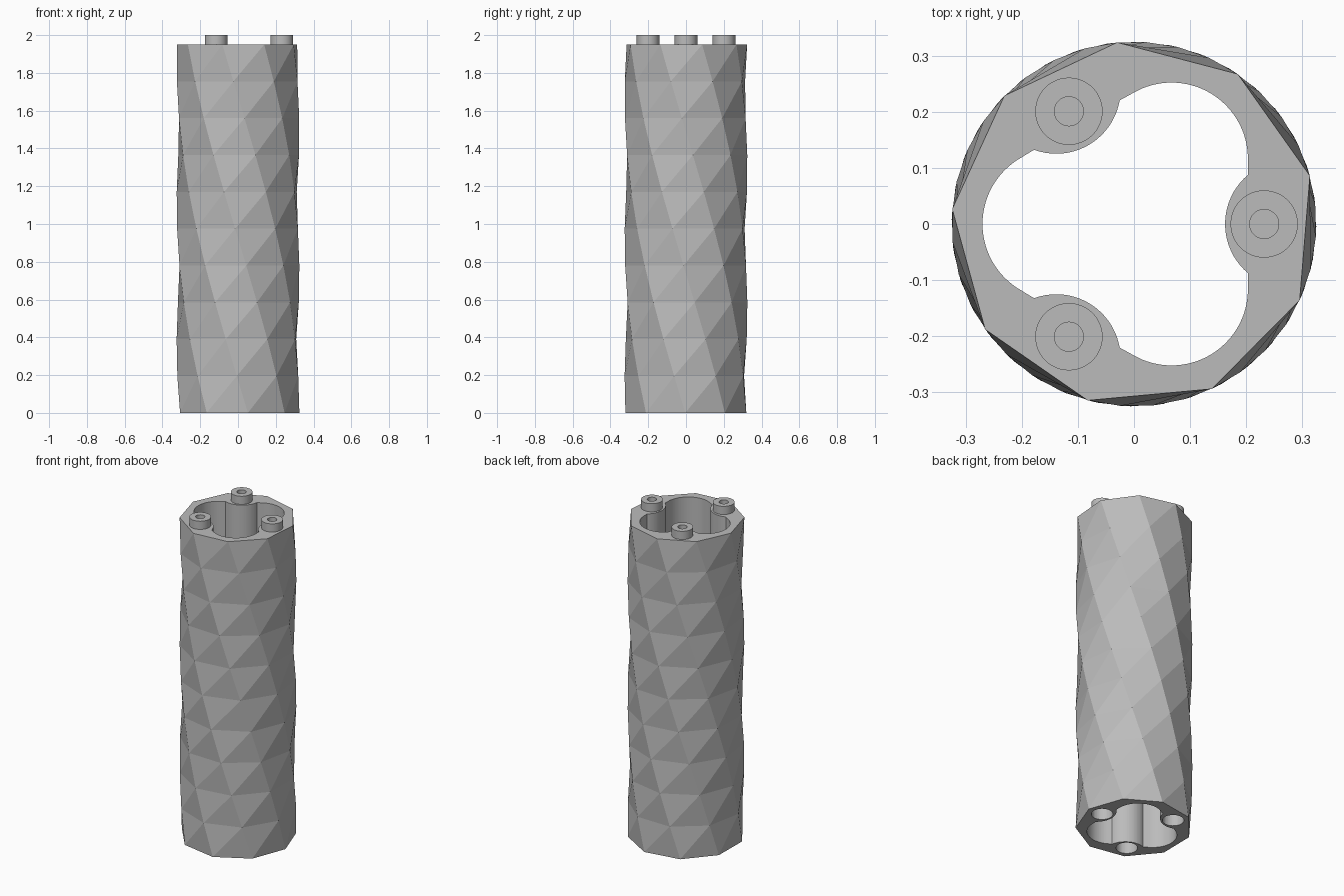
import bpy, bmesh, math
from mathutils import Vector, Matrix

cube = bpy.data.objects.get("Cube")
if cube:
    bpy.data.objects.remove(cube, do_unlink=True)

SIDES, SLICES, RADIUS, HEIGHT = 9, 10, 0.325, 1.95
TOP_ANGLE, TWIST = math.radians(15.3), math.radians(104)
PEG_DIST, PEG_R, HOLE_R = 0.232, 0.06, 0.026

grey = bpy.data.materials.new("plain grey")
grey.use_nodes = True
grey.diffuse_color = (0.5, 0.5, 0.5, 1)
grey.node_tree.nodes["Principled BSDF"].inputs["Base Color"].default_value = grey.diffuse_color


def finish(name, bm):
    bmesh.ops.recalc_face_normals(bm, faces=bm.faces)
    mesh = bpy.data.meshes.new(name)
    bm.to_mesh(mesh)
    bm.free()
    mesh.materials.append(grey)
    obj = bpy.data.objects.new(name, mesh)
    bpy.context.collection.objects.link(obj)
    return obj


def polar(r, a, centre=(0, 0)):
    return Vector((centre[0] + r * math.cos(a), centre[1] + r * math.sin(a), 0))


def arc(r, start, end, steps, centre):
    return [polar(r, start + (end - start) * i / steps, centre) for i in range(steps + 1)]


def prism(name, outline, z0, z1):
    bm = bmesh.new()
    face = bm.faces.new([bm.verts.new((p.x, p.y, z0)) for p in outline])
    top = bmesh.ops.extrude_face_region(bm, geom=[face])["geom"]
    bmesh.ops.translate(bm, vec=(0, 0, z1 - z0),
                        verts=[g for g in top if isinstance(g, bmesh.types.BMVert)])
    return finish(name, bm)


def select_only(obj):
    bpy.ops.object.select_all(action='DESELECT')
    obj.select_set(True)
    bpy.context.view_layer.objects.active = obj


def cut(obj, cutter):
    mod = obj.modifiers.new("cut", 'BOOLEAN')
    mod.operation, mod.solver, mod.object = 'DIFFERENCE', 'EXACT', cutter
    select_only(obj)
    bpy.ops.object.modifier_apply(modifier=mod.name)
    bpy.data.objects.remove(cutter, do_unlink=True)


# Twisted nine-sided column, each panel split along its short diagonal
bm = bmesh.new()
rings = []
for s in range(SLICES + 1):
    t = s / SLICES
    turn = TOP_ANGLE + TWIST * (1 - t)
    rings.append([bm.verts.new(polar(RADIUS, turn + math.tau * k / SIDES) + Vector((0, 0, HEIGHT * t)))
                  for k in range(SIDES)])
for low, high in zip(rings, rings[1:]):
    for k in range(SIDES):
        n = (k + 1) % SIDES
        bm.faces.new((low[k], low[n], high[n]))
        bm.faces.new((low[k], high[n], high[k]))
bm.faces.new(rings[0])
bm.faces.new(rings[-1])
body = finish("twisted_column", bm)

# Three-lobed bore: a rounded triangle with a post bulging into each wall
half = math.asin(0.088 / 0.1145)
sector = arc(0.1145, math.pi + half, math.pi - half, 20, (0.2768, 0))
sector += arc(0.136, 0, math.radians(120), 32, polar(0.134, math.radians(60)))
outline = [Matrix.Rotation(math.radians(120 * i), 3, 'Z') @ p for i in range(3) for p in sector]
cut(body, prism("bore_cutter", outline, -0.1, HEIGHT + 0.1))

# Round sockets underneath and hollow pegs on top
for i, side in enumerate(("left", "back_right", "front_right")):
    centre = polar(PEG_DIST, math.radians(120 * i))
    circle = arc(PEG_R, 0, math.tau, 48, centre)[:-1]
    cut(body, prism("socket_cutter", circle, -0.1, 0.08))
    peg = prism(side + "_peg", circle, HEIGHT, 2.0)
    hole = arc(HOLE_R, 0, math.tau, 32, centre)[:-1]
    cut(peg, prism("hole_cutter", hole, HEIGHT + 0.005, 2.1))
    select_only(peg)
    bpy.ops.object.shade_smooth_by_angle(angle=math.radians(30))
